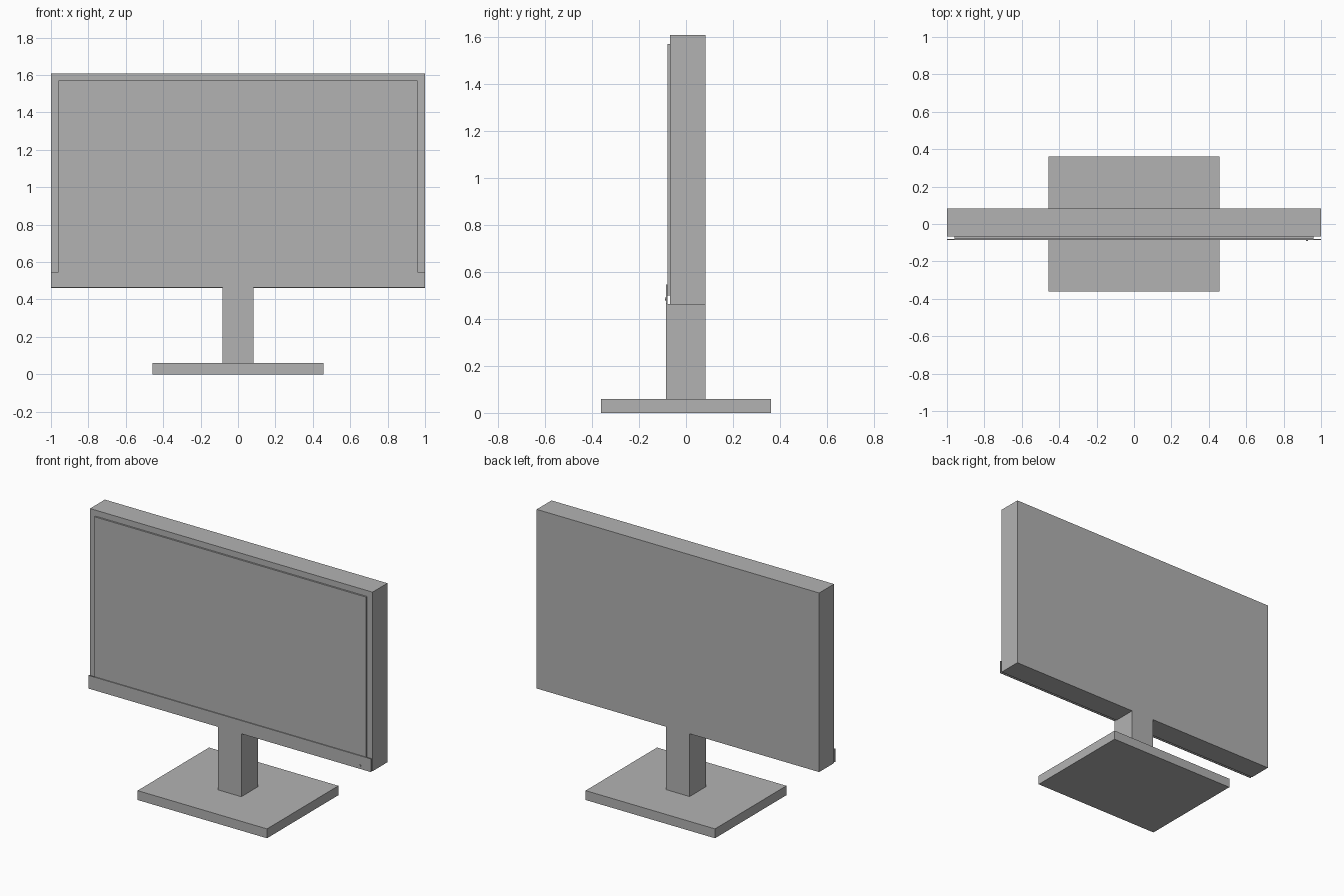
import bpy, bmesh, math
from mathutils import Matrix, Vector

if "Cube" in bpy.data.objects:
    bpy.data.objects.remove(bpy.data.objects["Cube"])

# One flat grey for the whole monitor
grey = bpy.data.materials.new("plain_grey")
grey.diffuse_color = (0.448, 0.448, 0.448, 1.0)
grey.use_nodes = True
grey.node_tree.nodes["Principled BSDF"].inputs["Base Color"].default_value = grey.diffuse_color


def add_object(name, bm):
    mesh = bpy.data.meshes.new(name)
    bm.to_mesh(mesh)
    bm.free()
    mesh.materials.append(grey)
    obj = bpy.data.objects.new(name, mesh)
    bpy.context.collection.objects.link(obj)
    return obj


def box(name, x, y, z):
    """Box from (min, max) ranges on each axis."""
    lo, hi = Vector((x[0], y[0], z[0])), Vector((x[1], y[1], z[1]))
    bm = bmesh.new()
    bmesh.ops.create_cube(bm, size=1.0, matrix=Matrix.Translation((lo + hi) / 2)
                          @ Matrix.Diagonal((*(hi - lo), 1.0)))
    return add_object(name, bm)


# Stand
box("base", (-0.458, 0.458), (-0.361, 0.361), (0.0, 0.06))
box("stand_neck", (-0.083, 0.083), (-0.085, 0.082), (0.06, 0.463))

# Housing, raised screen and the thin strip across the lower front
box("housing", (-1.0, 1.0), (-0.068, 0.082), (0.462, 1.608))
box("screen", (-0.96, 0.96), (-0.079, -0.068), (0.50, 1.57))
box("lower_bezel", (-1.0, 1.0), (-0.085, -0.079), (0.463, 0.547))

# Power button at the lower right
bm = bmesh.new()
bmesh.ops.create_cone(bm, cap_ends=True, segments=16, radius1=0.006, radius2=0.006,
                      depth=0.01, matrix=Matrix.Translation((0.925, -0.085, 0.485))
                      @ Matrix.Rotation(math.pi / 2, 4, 'X'))
add_object("power_button", bm)
